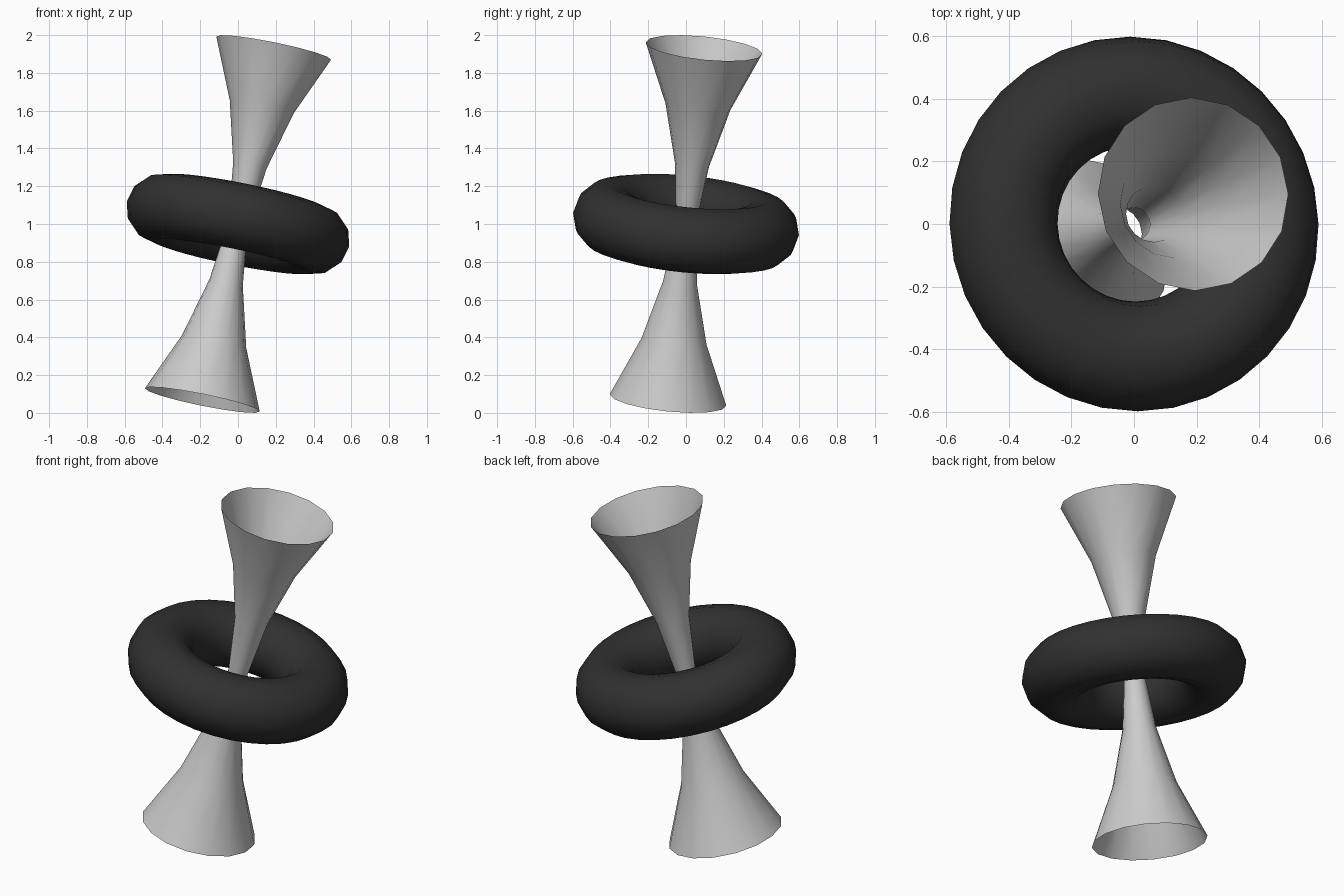
import bpy, bmesh
from math import cos, sin, tau

if "Cube" in bpy.data.objects:
    bpy.data.objects.remove(bpy.data.objects["Cube"])

TILT = (-0.1, 0.2, 0.0)
CENTRE = (0, 0, 1)
SIDES = 16
# (distance from centre, radius) along the flared cone
PROFILE = [(0.0, 0.053), (0.318, 0.09), (0.637, 0.173), (0.955, 0.31)]


def flared_cone(name, direction):
    """Open-ended shell lofted through the profile rings."""
    bm = bmesh.new()
    rings = [[bm.verts.new((r * cos(tau * i / SIDES), r * sin(tau * i / SIDES), direction * t))
              for i in range(SIDES)] for t, r in PROFILE]
    for a, b in zip(rings, rings[1:]):
        for i in range(SIDES):
            j = (i + 1) % SIDES
            quad = (a[i], a[j], b[j], b[i])
            bm.faces.new(quad if direction > 0 else quad[::-1])
    for f in bm.faces:
        f.smooth = True
    mesh = bpy.data.meshes.new(name)
    bm.to_mesh(mesh)
    bm.free()
    obj = bpy.data.objects.new(name, mesh)
    bpy.context.collection.objects.link(obj)
    obj.location, obj.rotation_euler = CENTRE, TILT
    return obj


# Two opposed flared cones meeting at the narrow waist
flared_cone("upper_cone", 1)
flared_cone("lower_cone", -1)

# Dark ring around the waist
bpy.ops.mesh.primitive_torus_add(major_segments=32, minor_segments=12,
                                 major_radius=0.425, minor_radius=0.176,
                                 location=CENTRE, rotation=TILT)
ring = bpy.context.object
ring.name = "dark_ring"
bpy.ops.object.shade_smooth()
dark = bpy.data.materials.new("dark_grey")
dark.diffuse_color = (0.03, 0.03, 0.03, 1)
dark.use_nodes = True
dark.node_tree.nodes["Principled BSDF"].inputs["Base Color"].default_value = dark.diffuse_color
ring.data.materials.append(dark)
